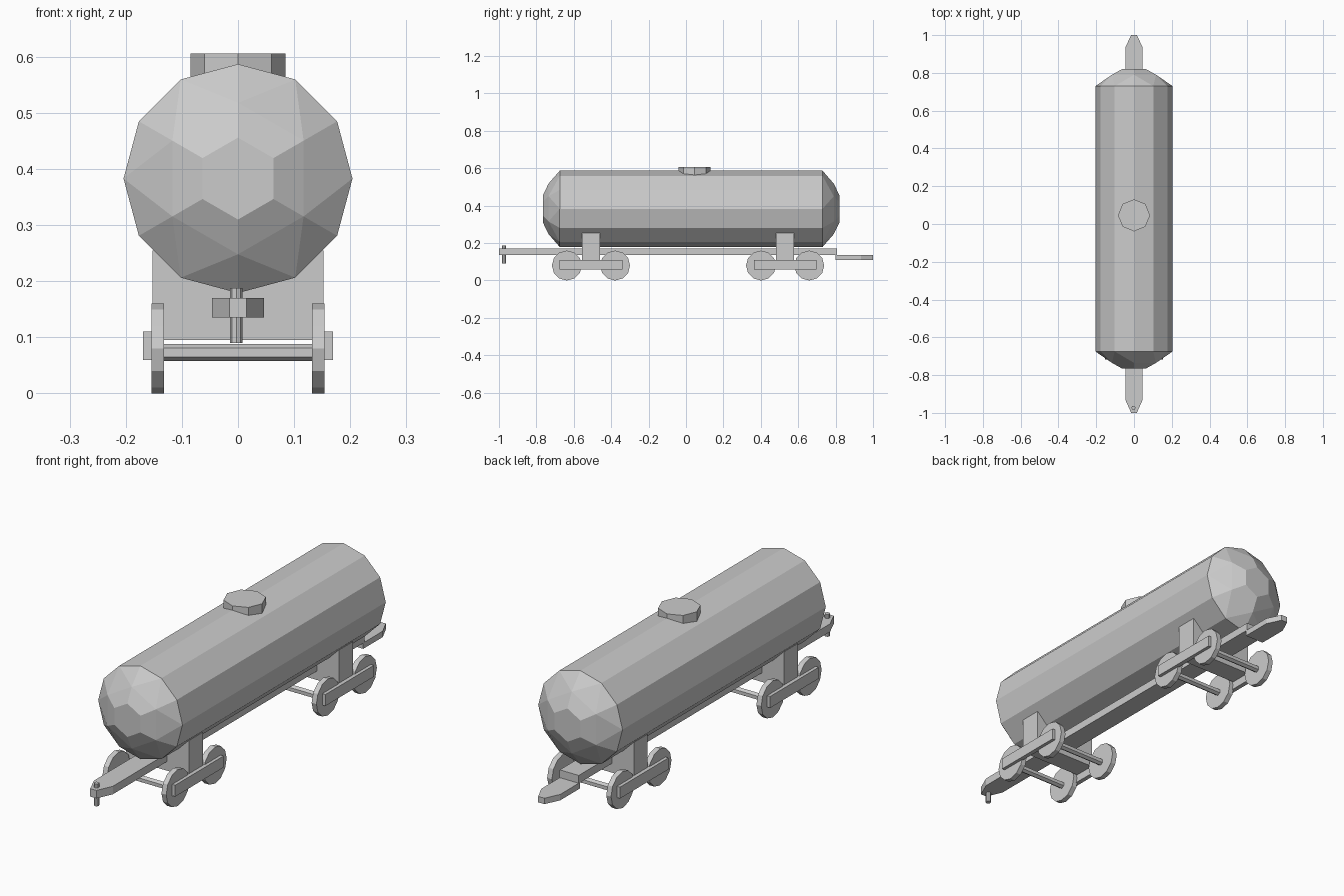
import bpy, bmesh
from math import sin, cos, pi
from mathutils import Matrix, Vector

cube = bpy.data.objects.get("Cube")
if cube:
    bpy.data.objects.remove(cube, do_unlink=True)

grey = bpy.data.materials.new("light grey")
grey.use_nodes = True
COLOUR = (0.6, 0.6, 0.6, 1)
grey.diffuse_color = COLOUR
grey.node_tree.nodes["Principled BSDF"].inputs["Base Color"].default_value = COLOUR


def finish(name, bm):
    bmesh.ops.recalc_face_normals(bm, faces=bm.faces)
    mesh = bpy.data.meshes.new(name)
    bm.to_mesh(mesh)
    bm.free()
    mesh.materials.append(grey)
    obj = bpy.data.objects.new(name, mesh)
    bpy.context.collection.objects.link(obj)
    return obj


def box(name, centre, size):
    bm = bmesh.new()
    bmesh.ops.create_cube(bm, size=1, matrix=Matrix.Translation(centre) @ Matrix.Diagonal((*size, 1)))
    return finish(name, bm)


def cylinder(name, centre, radius, length, sides, axis="Z", turn=0):
    """Faceted cylinder; turn rotates the first corner about its own axis."""
    aim = Matrix.Rotation(pi / 2, 4, "Y") if axis == "X" else Matrix()
    bm = bmesh.new()
    bmesh.ops.create_cone(bm, cap_ends=True, segments=sides, radius1=radius, radius2=radius, depth=length,
                          matrix=Matrix.Translation(centre) @ aim @ Matrix.Rotation(turn, 4, "Z"))
    return finish(name, bm)


def tapered_bar(name, outline, z0, z1):
    """Plank whose half outline of (x, y) points is mirrored across x."""
    bm = bmesh.new()
    points = outline + [(-x, y) for x, y in reversed(outline)]
    face = bm.faces.new([bm.verts.new((x, y, z0)) for x, y in points])
    ext = bmesh.ops.extrude_face_region(bm, geom=[face])["geom"]
    moved = [v for v in ext if isinstance(v, bmesh.types.BMVert)]
    bmesh.ops.translate(bm, verts=moved, vec=(0, 0, z1 - z0))
    return finish(name, bm)


# Tank: twelve-sided barrel with faceted domed ends, wrapped around rings of points
TANK_Z = 0.383
bm = bmesh.new()
for end_y, out in ((-0.675, -1), (0.73, 1)):
    for radius, depth, count in ((0.204, 0, 12), (0.135, 0.06, 6), (0.073, 0.09, 6)):
        for i in range(count):
            a = pi / 2 + 2 * pi * i / count
            bm.verts.new((radius * cos(a), end_y + out * depth, TANK_Z + radius * sin(a)))
bmesh.ops.convex_hull(bm, input=bm.verts)
bmesh.ops.dissolve_limit(bm, angle_limit=0.01, verts=bm.verts, edges=bm.edges)
finish("tank", bm)

# Filler hatch on top
cylinder("hatch", (0, 0.046, 0.578), 0.085, 0.056, 8)

# Underframe with its pointed drawbar, rear coupler and front pin
tapered_bar("underframe", [(0.015, -1), (0.046, -0.93), (0.046, 0.807)], 0.135, 0.17)
tapered_bar("rear_coupler", [(0.046, 0.8), (0.046, 0.935), (0.015, 1)], 0.11, 0.136)
cylinder("coupler_pin", (-0.003, -0.973, 0.139), 0.011, 0.098, 8)

# Two bogies: bolster, axles, wheels and side frames
for end, y in (("front", -0.508), ("rear", 0.53)):
    box(end + "_bolster", (0, y, 0.175), (0.304, 0.096, 0.16))
    for place, offset in (("leading", -0.129), ("trailing", 0.129)):
        cylinder(f"{end}_{place}_axle", (0, y + offset, 0.073), 0.0153, 0.28, 6, "X", pi / 6 * 3)
        for side, s in (("left", 1), ("right", -1)):
            cylinder(f"{end}_{place}_{side}_wheel", (s * 0.143, y + offset, 0.08), 0.08, 0.023, 12, "X")
    for side, s in (("left", 1), ("right", -1)):
        box(f"{end}_{side}_side_frame", (s * 0.159, y, 0.085), (0.02, 0.335, 0.05))
